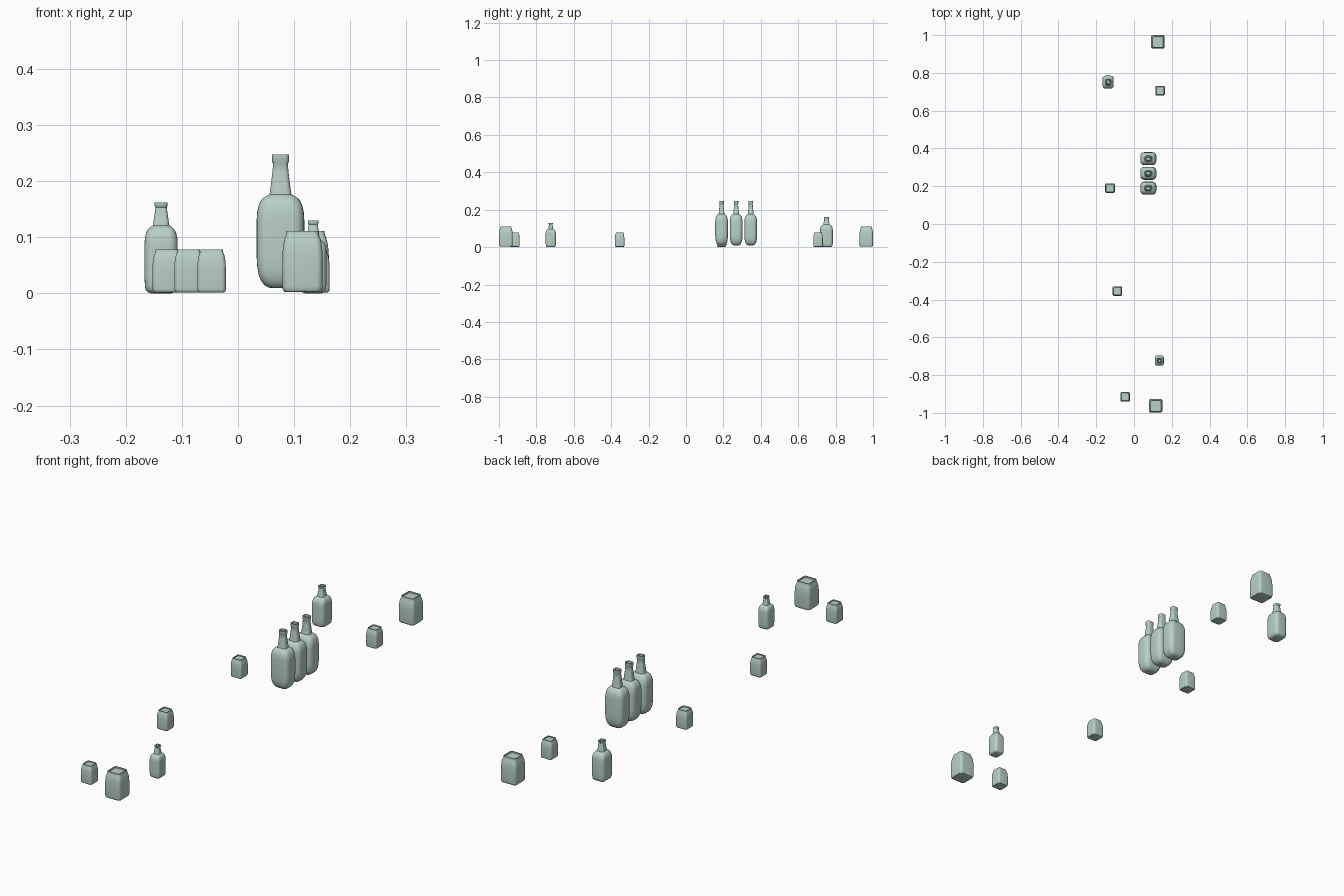
import bpy, bmesh, math

if "Cube" in bpy.data.objects:
    bpy.data.objects.remove(bpy.data.objects["Cube"])

glass = bpy.data.materials.new("pale_green_glass")
glass.diffuse_color = (0.48, 0.63, 0.57, 1)
glass.use_nodes = True
glass.node_tree.nodes["Principled BSDF"].inputs["Base Color"].default_value = glass.diffuse_color


def ring(hx, hy, frac, seg=5):
    """Rounded rectangle outline; frac is corner radius / smaller half size."""
    r = frac * min(hx, hy)
    pts = []
    for q, (sx, sy) in enumerate([(1, 1), (-1, 1), (-1, -1), (1, -1)]):
        for i in range(seg + 1):
            a = math.pi / 2 * (q + i / seg)
            pts.append((sx * (hx - r) + r * math.cos(a), sy * (hy - r) + r * math.sin(a)))
    return pts


def vessel(name, loc, profile, depth=1.0, corner=0.3, scale=1.0):
    """Loft (half width, z) profile points through rounded-rectangle rings."""
    bm = bmesh.new()
    loops = []
    for h, z in profile:
        loops.append([bm.verts.new((x * scale, y * scale, z * scale))
                      for x, y in ring(h, h * depth, corner)])
    n = len(loops[0])
    for a, b in zip(loops, loops[1:]):
        for i in range(n):
            j = (i + 1) % n
            bm.faces.new((a[i], a[j], b[j], b[i]))
    bm.faces.new(loops[0][::-1])
    bm.faces.new(loops[-1])
    bmesh.ops.recalc_face_normals(bm, faces=bm.faces)
    me = bpy.data.meshes.new(name)
    bm.to_mesh(me)
    bm.free()
    me.materials.append(glass)
    ob = bpy.data.objects.new(name, me)
    ob.location = (loc[0], loc[1], 0)
    bpy.context.collection.objects.link(ob)
    bpy.ops.object.select_all(action='DESELECT')
    ob.select_set(True)
    bpy.context.view_layer.objects.active = ob
    bpy.ops.object.shade_smooth_by_angle(angle=math.radians(40))


# profiles run from the base up the outside, over the rim and into the mouth
JAR = [(.029, .002), (.033, .003), (.035, .006), (.036, .012), (.036, .060),
       (.0355, .075), (.034, .088), (.0315, .098), (.0285, .106), (.0285, .111),
       (.0255, .111), (.0255, .105)]

BOTTLE = [(.018, .0), (.024, .002), (.0275, .006), (.029, .013), (.0295, .03),
          (.0295, .088), (.029, .098), (.027, .107), (.0235, .114), (.019, .118),
          (.0148, .121), (.0125, .135), (.0100, .153), (.0118, .156),
          (.0118, .162), (.008, .162), (.007, .150)]

BIG = [(.014, .009), (.022, .0105), (.029, .015), (.0345, .022), (.039, .033),
       (.0415, .048), (.0425, .065), (.0425, .130), (.0415, .145), (.039, .156),
       (.0345, .166), (.028, .172), (.0195, .176), (.0175, .190), (.0145, .215),
       (.0130, .231), (.0150, .234), (.0150, .247), (.0105, .247), (.009, .232)]

# large jars at both ends
for i, p in enumerate([(.115, -.963), (.126, .964)]):
    vessel(f"large_jar_{i + 1}", p, JAR)

# small jars
for i, p in enumerate([(-.047, -.915), (-.088, -.355), (-.127, .19), (.138, .706)]):
    vessel(f"small_jar_{i + 1}", p, JAR, scale=.705)

# medium and small bottles
vessel("medium_bottle", (-.137, .751), BOTTLE, 1.15, .52)
vessel("small_bottle", (.134, -.723), BOTTLE, 1.15, .52, .8)

# row of three large bottles
for i in range(3):
    vessel(f"large_bottle_{i + 1}", (.0757, .19 + .078 * i), BIG, .8, .6)
